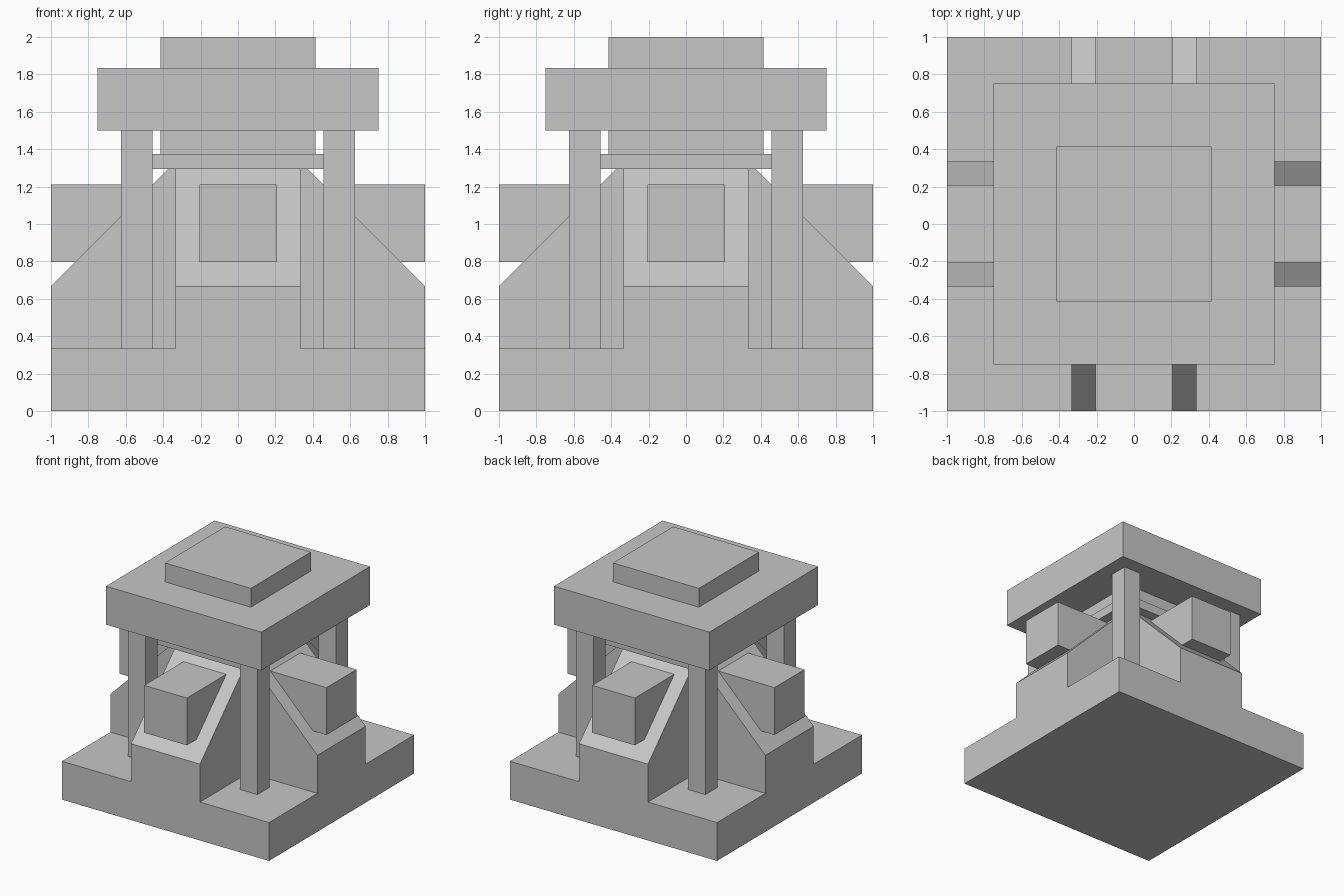
import bpy
import bmesh
from math import pi
from mathutils import Matrix

cube = bpy.data.objects.get("Cube")
if cube:
    bpy.data.objects.remove(cube, do_unlink=True)

stone = bpy.data.materials.new("grey stone")
stone.use_nodes = True
grey = (0.57, 0.57, 0.57, 1)
stone.diffuse_color = grey
stone.node_tree.nodes["Principled BSDF"].inputs["Base Color"].default_value = grey


def add_object(name, bm):
    bmesh.ops.recalc_face_normals(bm, faces=bm.faces)
    mesh = bpy.data.meshes.new(name)
    bm.to_mesh(mesh)
    bm.free()
    mesh.materials.append(stone)
    obj = bpy.data.objects.new(name, mesh)
    bpy.context.collection.objects.link(obj)
    return obj


def box(name, x, y, z):
    """Box spanning the given (low, high) range on each axis."""
    bm = bmesh.new()
    bmesh.ops.create_cube(bm, size=1)
    for v in bm.verts:
        v.co = [r[0] if c < 0 else r[1] for c, r in zip(v.co, (x, y, z))]
    return add_object(name, bm)


def slab(name, half, bottom, top):
    """Square slab centred on the vertical axis."""
    return box(name, (-half, half), (-half, half), (bottom, top))


def ramp_prism(name, half_width, profile, angle):
    """Extrude a y-z profile across the width, then turn it about z."""
    bm = bmesh.new()
    face = bm.faces.new([bm.verts.new((-half_width, y, z)) for y, z in profile])
    side = bmesh.ops.extrude_face_region(bm, geom=[face])["geom"]
    moved = [g for g in side if isinstance(g, bmesh.types.BMVert)]
    bmesh.ops.translate(bm, verts=moved, vec=(2 * half_width, 0, 0))
    bm.transform(Matrix.Rotation(angle, 4, "Z"))
    return add_object(name, bm)


# Stacked central parts
BASE_TOP = 0.335
ROOF_BOTTOM = 1.5
slab("base", 1, 0, BASE_TOP)
slab("neck_plate", 0.458, 1.295, 1.375)
slab("neck", 0.415, 1.375, ROOF_BOTTOM)
slab("roof", 0.75, ROOF_BOTTOM, 1.835)
slab("roof_cap", 0.415, 1.835, 2)

# Two crossing ridges with sloped ends
half_profile = [(1, BASE_TOP), (1, 0.667), (0.372, 1.295)]
profile = half_profile + [(-y, z) for y, z in reversed(half_profile)]
for name, angle in (("front_back_ridge", 0), ("side_ridge", pi / 2)):
    ramp_prism(name, 0.333, profile, angle)

# Blocks projecting from the four slopes
for i, side in enumerate(("front", "left", "back", "right")):
    block = box(side + "_block", (-0.207, 0.207), (-1, -0.4), (0.797, 1.21))
    block.data.transform(Matrix.Rotation(i * pi / 2, 4, "Z"))

# Corner columns
for x_side, sx in (("right", -1), ("left", 1)):
    for y_side, sy in (("front", -1), ("back", 1)):
        spans = [sorted((s * 0.458, s * 0.625)) for s in (sx, sy)]
        box(f"{y_side}_{x_side}_column", *spans, (BASE_TOP, ROOF_BOTTOM))
